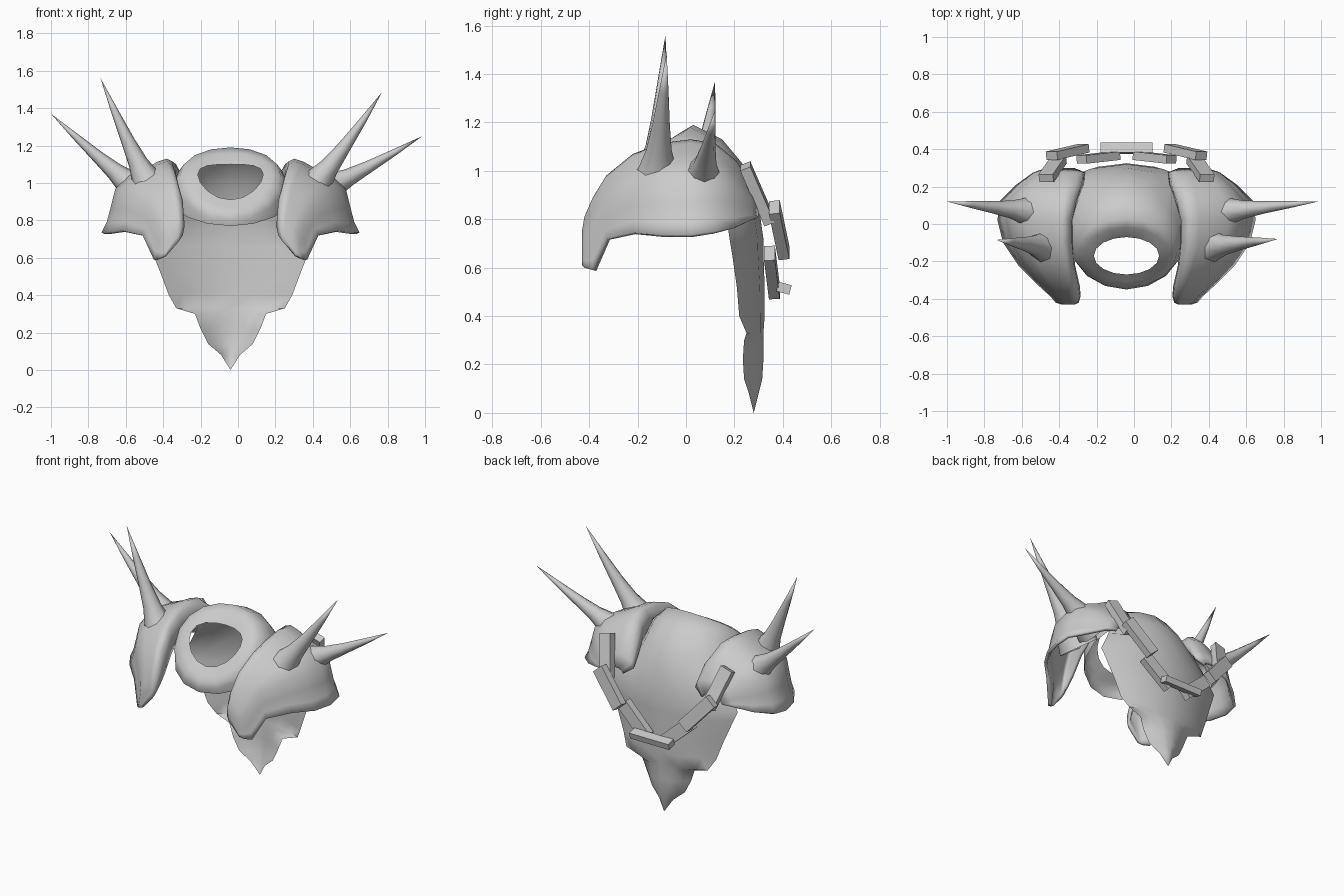
import bpy, math
from mathutils import Vector, Matrix

cube = bpy.data.objects.get("Cube")
if cube:
    bpy.data.objects.remove(cube)

CX = -0.04  # symmetry plane of the garment

grey = bpy.data.materials.new("plain_grey")
grey.use_nodes = True
grey.diffuse_color = (0.6, 0.6, 0.6, 1)
grey.node_tree.nodes["Principled BSDF"].inputs["Base Color"].default_value = (0.6, 0.6, 0.6, 1)


def weld(obj, smooth):
    bpy.ops.object.select_all(action="DESELECT")
    obj.select_set(True)
    bpy.context.view_layer.objects.active = obj
    bpy.ops.object.mode_set(mode="EDIT")
    bpy.ops.mesh.select_all(action="SELECT")
    bpy.ops.mesh.remove_doubles(threshold=0.0005)
    bpy.ops.mesh.normals_make_consistent(inside=False)
    bpy.ops.object.mode_set(mode="OBJECT")
    if smooth:
        bpy.ops.object.shade_smooth_by_angle(angle=math.radians(60))


def build(name, verts, faces, smooth=True):
    mesh = bpy.data.meshes.new(name)
    mesh.from_pydata([tuple(v) for v in verts], [], faces)
    mesh.materials.append(grey)
    obj = bpy.data.objects.new(name, mesh)
    bpy.context.collection.objects.link(obj)
    weld(obj, smooth)
    return obj


def loft(name, rows, closed=False, cap=False):
    """Skin a list of equally long point rows."""
    n = len(rows[0])
    faces = [tuple(range(n))] if cap else []
    for r in range(len(rows) - 1):
        for c in range(n if closed else n - 1):
            d = (c + 1) % n
            faces.append((r * n + c, r * n + d, (r + 1) * n + d, (r + 1) * n + c))
    return build(name, [p for row in rows for p in row], faces)


# Collar: rings (side radius, front y, back y, front z, back z, side z lift)
rings = [(0.175, -0.27, -0.07, 0.91, 1.10, 0.04),
         (0.225, -0.31, -0.02, 0.87, 1.16, 0.03),
         (0.27, -0.34, 0.03, 0.84, 1.19, 0.02),
         (0.30, -0.35, 0.15, 0.80, 1.13, 0.04),
         (0.32, -0.34, 0.25, 0.77, 1.01, 0.02)]
angles = [math.tau * i / 16 for i in range(16)]
collar_rows = [[(CX + rx * math.cos(a),
                 (yf + yb) / 2 + (yb - yf) / 2 * math.sin(a),
                 (zf + zb) / 2 + (zb - zf) / 2 * math.sin(a) + lift * math.cos(a) ** 2)
                for a in angles] for rx, yf, yb, zf, zb, lift in rings]
collar = loft("collar", collar_rows, closed=True)

# Cape: starts on the back of the collar; rows (z, half width, middle y, edge y)
cape = [(0.86, 0.38, 0.30, 0.16),
        (0.72, 0.455, 0.32, 0.18), (0.66, 0.43, 0.32, 0.19), (0.52, 0.375, 0.325, 0.21),
        (0.40, 0.33, 0.325, 0.22), (0.33, 0.29, 0.32, 0.25), (0.30, 0.19, 0.32, 0.24),
        (0.22, 0.16, 0.32, 0.235), (0.14, 0.12, 0.315, 0.24), (0.08, 0.05, 0.30, 0.26),
        (0.0, 0.0, 0.28, 0.28)]
back = slice(1, 8)
steps = [math.cos(a) / math.cos(angles[1]) for a in angles[back]]
cape_rows = [collar_rows[-1][back]]
cape_rows += [[(CX + w * t, ym + (ye - ym) * t * t, z) for t in steps] for z, w, ym, ye in cape]
cloth = loft("collar_and_cape", cape_rows)
collar.select_set(True)
bpy.ops.object.join()
weld(cloth, True)

# Shoulder pads: stations (y, inner u, inner z, crest u, crest z, outer u, outer z)
stations = [(-0.43, 0.275, 0.69, 0.285, 0.75, 0.35, 0.61),
            (-0.42, 0.255, 0.72, 0.28, 0.81, 0.38, 0.60),
            (-0.385, 0.245, 0.77, 0.29, 0.89, 0.41, 0.59),
            (-0.33, 0.25, 0.82, 0.30, 0.98, 0.47, 0.72),
            (-0.22, 0.275, 0.91, 0.32, 1.07, 0.58, 0.745),
            (-0.10, 0.285, 0.97, 0.34, 1.115, 0.66, 0.735),
            (0.02, 0.285, 1.00, 0.34, 1.13, 0.69, 0.735),
            (0.12, 0.26, 0.99, 0.33, 1.115, 0.68, 0.75),
            (0.21, 0.23, 0.93, 0.32, 1.04, 0.59, 0.77),
            (0.275, 0.22, 0.86, 0.32, 0.93, 0.50, 0.80),
            (0.30, 0.28, 0.82, 0.35, 0.85, 0.43, 0.81)]
slope = [(0, 1), (0.14, 0.96), (0.32, 0.87), (0.58, 0.77), (0.79, 0.59), (0.86, 0.34),
         (0.92, 0.14), (1, 0)]


def pad_row(side, y, ui, zi, uc, zc, uo, zo):
    pts = [(ui, zi), (ui + (uc - ui) * 0.12, zi + (zc - zi) * 0.55),
           (ui + (uc - ui) * 0.45, zi + (zc - zi) * 0.88)]
    pts += [(uc + (uo - uc) * a, zo + (zc - zo) * b) for a, b in slope]
    return [(CX + side * u, y, z) for u, z in pts]


for side, label in ((-1, "right"), (1, "left")):
    pad = loft(label + "_shoulder_pad", [pad_row(side, *s) for s in stations], cap=True)
    shell = pad.modifiers.new("thickness", "SOLIDIFY")
    shell.thickness = 0.02
    shell.offset = -1


# Spikes: a flared root, sunk into the pad, sweeping up to a sharp tip
def spike(name, base, tip, root, bend):
    base, tip = Vector(base), Vector(tip)
    turn = (tip - base).to_track_quat("Z", "Y").to_matrix()
    rows = []
    for t, r in ((0, 1.4), (0.12, 1.15), (0.23, 0.82), (0.36, 0.56), (0.53, 0.39),
                 (0.76, 0.21), (1, 0)):
        mid = base.lerp(tip, t) - Vector((0, 0, bend * math.sin(math.pi * t)))
        rows.append([mid + turn @ Vector((root * r * math.cos(k * math.tau / 8),
                                          root * r * math.sin(k * math.tau / 8), 0))
                     for k in range(8)])
    loft(name, rows, closed=True)


spike("right_tall_spike", (-0.42, -0.13, 0.88), (-0.735, -0.085, 1.56), 0.095, 0.02)
spike("right_outer_spike", (-0.47, 0.055, 0.905), (-1.0, 0.12, 1.37), 0.085, 0.01)
spike("left_tall_spike", (0.33, -0.13, 0.89), (0.77, -0.08, 1.485), 0.095, 0.02)
spike("left_outer_spike", (0.37, 0.055, 0.92), (0.985, 0.12, 1.25), 0.085, 0.01)


# Chain: flat bars hanging in a loop across the back
def link(name, a, b, width=0.08, depth=0.045, roll=0):
    a, b = Vector(a), Vector(b)
    along = (b - a).normalized()
    out = Vector((0, 1, 0))
    out = (out - along * out.dot(along)).normalized()
    out = Matrix.Rotation(math.radians(roll), 3, along) @ out
    across = along.cross(out)
    verts = [end + across * (i * width / 2) + out * (j * depth / 2)
             for end in (a, b) for i, j in ((-1, -1), (1, -1), (1, 1), (-1, 1))]
    faces = [(0, 1, 2, 3), (4, 5, 6, 7)]
    faces += [(k, (k + 1) % 4, (k + 1) % 4 + 4, k + 4) for k in range(4)]
    build(name, verts, faces, smooth=False)


bars = [((0.43, 0.245, 1.02), (0.36, 0.345, 0.79)),
        ((0.40, 0.365, 0.85), (0.23, 0.405, 0.66)),
        ((0.24, 0.345, 0.66), (0.06, 0.365, 0.50))]
for side, label in ((-1, "right"), (1, "left")):
    for i, ends in enumerate(bars):
        link(f"{label}_chain_link_{i + 1}", *[(CX + side * u, y, z) for u, y, z in ends])
link("bottom_chain_link", (CX - 0.14, 0.405, 0.515), (CX + 0.14, 0.405, 0.515),
     width=0.04, depth=0.055, roll=-15)
